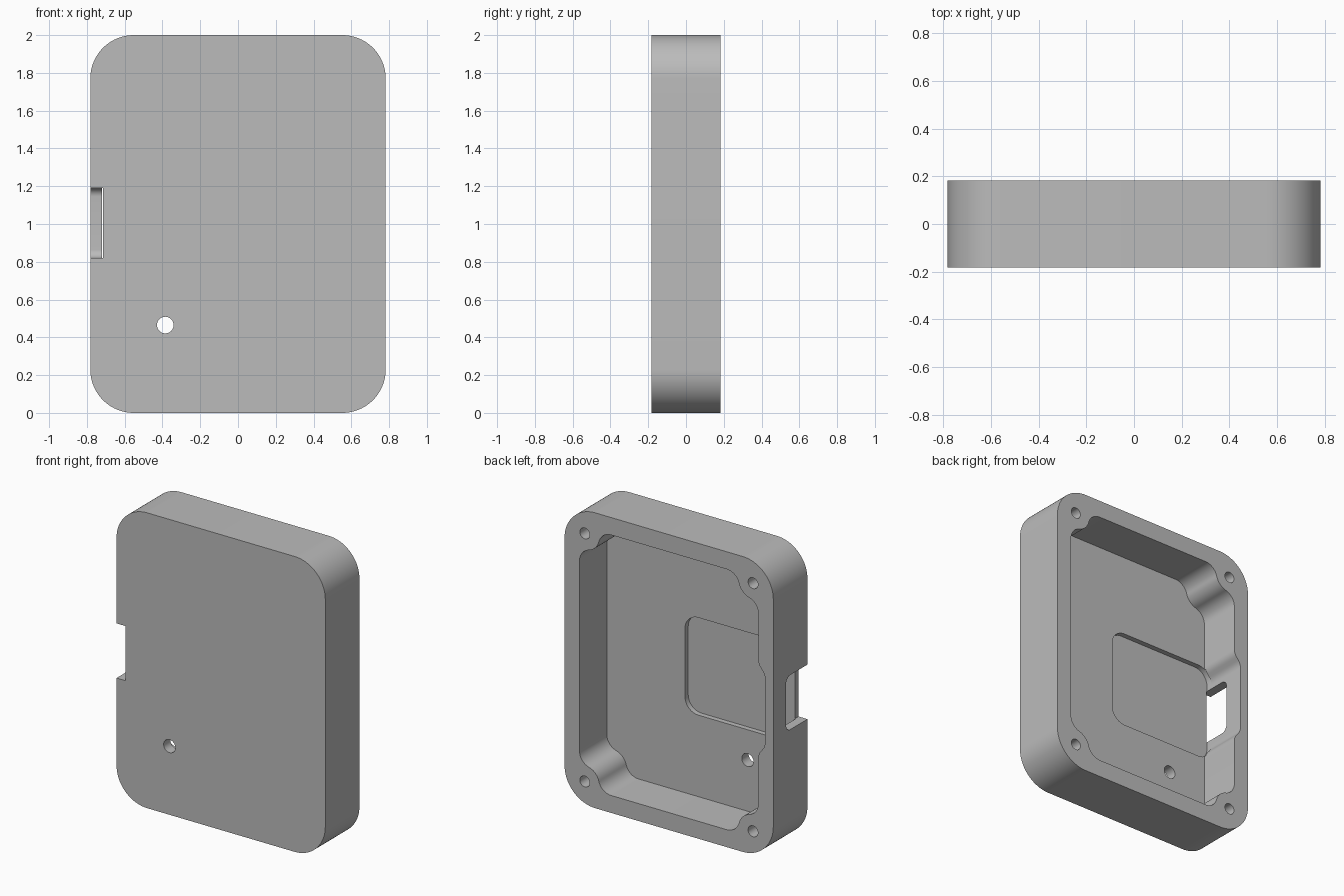
import bpy, bmesh, math
from mathutils import Vector

if "Cube" in bpy.data.objects:
    bpy.data.objects.remove(bpy.data.objects["Cube"], do_unlink=True)

MID = 1.0                     # height of the case centre
BACK, FRONT = 0.183, -0.183   # open rim and closed face
FLOOR, POCKET = -0.11, -0.145


def rounded(corners, steps=10):
    """Fillet every (u, v, radius) corner of a closed outline."""
    out = []
    for i, (u, v, r) in enumerate(corners):
        p = Vector((u, v))
        a = (Vector(corners[i - 1][:2]) - p).normalized()
        b = (Vector(corners[(i + 1) % len(corners)][:2]) - p).normalized()
        half = a.angle(b) / 2
        bis = (a + b).normalized()
        centre = p + bis * (r / math.sin(half))
        sweep = math.pi / 2 - half
        sign = 1 if a.x * b.y - a.y * b.x > 0 else -1
        for k in range(steps + 1):
            t = -sign * sweep * (1 - 2 * k / steps)
            d = -bis
            c, s = math.cos(-t), math.sin(-t)
            out.append(centre + r * Vector((d.x * c - d.y * s, d.x * s + d.y * c)))
    return out


def circle(x, z, r, n=32):
    return [Vector((x + r * math.cos(2 * math.pi * k / n),
                    z + r * math.sin(2 * math.pi * k / n))) for k in range(n)]


def rect(x0, x1, z0, z1, r):
    return rounded([(x0, z0, r), (x1, z0, r), (x1, z1, r), (x0, z1, r)])


def prism(name, outline, start, depth, place):
    """Extrude an outline; place maps (u, v, w) to a point."""
    bm = bmesh.new()
    rings = [[bm.verts.new(place(p.x, p.y, w)) for p in outline]
             for w in (start, start + depth)]
    bm.faces.new(rings[0])
    bm.faces.new(rings[1])
    for i in range(len(outline)):
        bm.faces.new((rings[0][i - 1], rings[0][i], rings[1][i], rings[1][i - 1]))
    bmesh.ops.recalc_face_normals(bm, faces=bm.faces)
    mesh = bpy.data.meshes.new(name)
    bm.to_mesh(mesh)
    bm.free()
    obj = bpy.data.objects.new(name, mesh)
    bpy.context.collection.objects.link(obj)
    return obj


def along_y(u, v, w):
    return (u, w, v + MID)


def along_x(u, v, w):
    return (w, u, v + MID)


def cut(target, cutter):
    cutter.hide_render = True
    mod = target.modifiers.new(cutter.name, 'BOOLEAN')
    mod.operation, mod.solver, mod.object = 'DIFFERENCE', 'EXACT', cutter
    bpy.context.view_layer.objects.active = target
    bpy.ops.object.modifier_apply(modifier=mod.name)
    bpy.data.objects.remove(cutter, do_unlink=True)


# Outer block with rounded corners
case = prism("enclosure_shell", rounded(
    [(-0.782, -1, 0.23), (0.782, -1, 0.23), (0.782, 1, 0.23), (-0.782, 1, 0.23)], 20),
    FRONT, BACK - FRONT, along_y)

# Cavity outline, stepping around a screw boss in each corner
boss = [(0.67, 0.714, 0.095), (0.542, 0.752, 0.105), (0.504, 0.882, 0.095)]
outline = []
for sx, sz in ((1, 1), (-1, 1), (-1, -1), (1, -1)):
    quarter = [(sx * x, sz * z, r) for x, z, r in boss]
    outline += quarter if sx * sz > 0 else quarter[::-1]
    if (sx, sz) == (-1, 1):   # connector recess in the side wall
        outline += [(-0.67, 0.305, 0.08), (-0.72, 0.245, 0.08),
                    (-0.72, -0.245, 0.08), (-0.67, -0.305, 0.08)]
cut(case, prism("cavity", rounded(outline), FLOOR, 0.5, along_y))

# Shallow pocket in the floor
cut(case, prism("floor_pocket", rect(-0.72, 0.085, -0.33, 0.33, 0.1),
                POCKET, FLOOR - POCKET + 0.01, along_y))

# Connector notch through the side wall, open to the front
notch = rounded([(-0.3, -0.18, 0.01), (0.046, -0.18, 0.045),
                 (0.046, 0.19, 0.045), (-0.3, 0.19, 0.01)])
cut(case, prism("connector_notch", notch, -0.9, 0.185, along_x))

# Small round opening in the front face
cut(case, prism("front_hole", circle(-0.385, -0.535, 0.044), -0.3, 0.25, along_y))

# Blind screw holes in the corner bosses
for sx in (-1, 1):
    for sz in (-1, 1):
        cut(case, prism("screw_hole", circle(sx * 0.63, sz * 0.84, 0.037),
                        -0.05, 0.4, along_y))

# Material and shading
grey = bpy.data.materials.new("plain_grey")
grey.use_nodes = True
colour = (0.5, 0.5, 0.5, 1)
grey.diffuse_color = colour
grey.node_tree.nodes["Principled BSDF"].inputs["Base Color"].default_value = colour
case.data.materials.clear()
case.data.materials.append(grey)
for poly in case.data.polygons:
    poly.material_index = 0
bpy.ops.object.select_all(action='DESELECT')
case.select_set(True)
bpy.context.view_layer.objects.active = case
bpy.ops.object.shade_smooth_by_angle(angle=math.radians(30))
